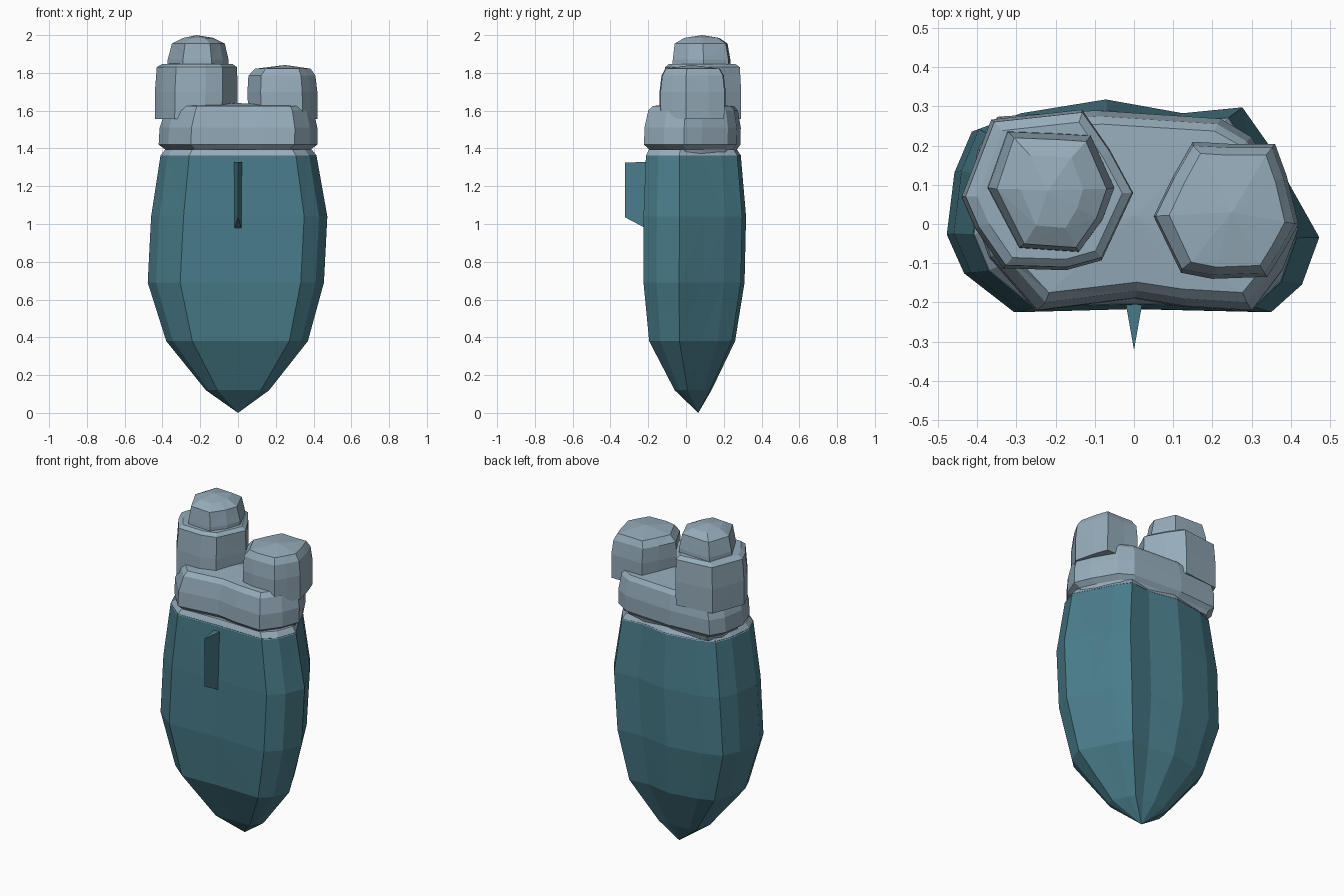
import bpy, bmesh
from mathutils import Vector

if "Cube" in bpy.data.objects:
    bpy.data.objects.remove(bpy.data.objects["Cube"])


def material(name, rgb):
    m = bpy.data.materials.new(name)
    m.diffuse_color = (*rgb, 1)
    m.use_nodes = True
    m.node_tree.nodes["Principled BSDF"].inputs["Base Color"].default_value = m.diffuse_color
    return m


teal = material("teal_shell", (0.065, 0.20, 0.25))
slate = material("slate_blue", (0.30, 0.41, 0.49))


def loft(name, outline, rings, mat, bottom=None, top=None):
    """Stack scaled outlines; rings = (z, xmin, xmax, ymin, ymax); ends close in a fan."""
    xs, ys = [p[0] for p in outline], [p[1] for p in outline]
    x0, x1, y0, y1 = min(xs), max(xs), min(ys), max(ys)
    bm = bmesh.new()
    loops = []
    for z, a, b, c, d in rings:
        loops.append([bm.verts.new((a + (x - x0) / (x1 - x0) * (b - a),
                                    c + (y - y0) / (y1 - y0) * (d - c), z))
                      for x, y in outline])
    n = len(outline)
    for lo, hi in zip(loops, loops[1:]):
        for i in range(n):
            j = (i + 1) % n
            bm.faces.new((lo[i], lo[j], hi[j], hi[i]))
    for loop, tip in ((loops[0], bottom), (loops[-1], top)):
        if tip is None:
            bm.faces.new(loop)
        else:
            v = bm.verts.new(tip)
            for i in range(n):
                bm.faces.new((loop[i], loop[(i + 1) % n], v))
    bmesh.ops.triangulate(bm, faces=bm.faces[:])
    bmesh.ops.recalc_face_normals(bm, faces=bm.faces[:])
    me = bpy.data.meshes.new(name)
    bm.to_mesh(me)
    bm.free()
    me.materials.append(mat)
    ob = bpy.data.objects.new(name, me)
    bpy.context.collection.objects.link(ob)
    return ob


# Tapered faceted body
body_outline = [(-.475, -.02), (-.43, -.12), (-.30, -.22), (0, -.212), (.35, -.22),
                (.43, -.15), (.475, -.03), (.40, .10), (.34, .21), (.275, .30),
                (.12, .285), (-.08, .32), (-.30, .285), (-.41, .245), (-.455, .14)]
loft("body", body_outline,
     [(.12, -.17, .165, -.06, .135), (.38, -.38, .37, -.195, .26),
      (.69, -.478, .455, -.225, .31), (1.04, -.46, .473, -.225, .318),
      (1.365, -.41, .415, -.212, .29)],
     teal, bottom=(0, .065, 0), top=(0, .04, 1.365))

# Collar and block on top of the body
block_outline = [(-.42, .06), (-.37, -.07), (-.25, -.20), (0, -.17), (.13, -.19),
                 (.30, -.20), (.38, -.10), (.42, 0), (.38, .09), (.30, .22),
                 (.22, .265), (-.10, .285), (-.35, .27), (-.40, .19)]
loft("collar", body_outline,
     [(1.36, -.412, .417, -.213, .292), (1.395, -.385, .39, -.195, .27)],
     slate, top=(0, .04, 1.395))
loft("upper_block", block_outline,
     [(1.37, -.38, .38, -.185, .262), (1.395, -.385, .385, -.195, .27),
      (1.42, -.42, .42, -.222, .288), (1.51, -.415, .42, -.22, .29),
      (1.60, -.385, .40, -.20, .275), (1.625, -.37, .385, -.175, .255)],
     slate, bottom=(0, .04, 1.37), top=(0, .02, 1.64))

# Left stepped turret
left_outline = [(-.435, .07), (-.40, -.01), (-.33, -.11), (-.17, -.115), (-.08, -.09),
                (0, .08), (-.06, .19), (-.13, .29), (-.36, .265)]
loft("left_turret", left_outline,
     [(1.555, -.44, -.005, -.118, .29), (1.70, -.44, -.002, -.118, .292),
      (1.83, -.43, -.005, -.11, .285), (1.848, -.40, -.03, -.09, .26)],
     slate, bottom=(-.22, .08, 1.555), top=(-.22, .08, 1.85))
cap_outline = [(-.37, .09), (-.29, -.06), (-.14, -.07), (-.08, .01), (-.05, .09),
               (-.11, .22), (-.19, .225), (-.32, .23)]
loft("left_turret_cap", cap_outline,
     [(1.83, -.375, -.05, -.072, .237), (1.87, -.372, -.05, -.07, .235),
      (1.955, -.35, -.07, -.06, .22), (1.985, -.29, -.13, -.01, .175)],
     slate, top=(-.22, .085, 2.0))

# Right turret
right_outline = [(.05, .02), (.12, -.12), (.20, -.135), (.34, -.13), (.38, -.07),
                 (.42, 0), (.39, .12), (.36, .20), (.24, .20), (.15, .205), (.10, .12)]
loft("right_turret", right_outline,
     [(1.555, .055, .42, -.138, .207), (1.70, .05, .42, -.14, .21),
      (1.785, .055, .41, -.13, .20), (1.822, .09, .385, -.11, .18)],
     slate, bottom=(.24, .03, 1.555), top=(.25, .03, 1.842))

# Wedge fin on the front
bm = bmesh.new()
lower = [bm.verts.new(Vector(p)) for p in ((-.025, -.18, .96), (.025, -.18, .96), (0, -.322, 1.035))]
upper = [bm.verts.new(Vector(p)) for p in ((-.025, -.18, 1.33), (.025, -.18, 1.33), (0, -.322, 1.325))]
bm.faces.new(lower)
bm.faces.new(upper)
for i in range(3):
    j = (i + 1) % 3
    bm.faces.new((lower[i], lower[j], upper[j], upper[i]))
bmesh.ops.recalc_face_normals(bm, faces=bm.faces[:])
mesh = bpy.data.meshes.new("front_fin")
bm.to_mesh(mesh)
bm.free()
mesh.materials.append(teal)
bpy.context.collection.objects.link(bpy.data.objects.new("front_fin", mesh))
